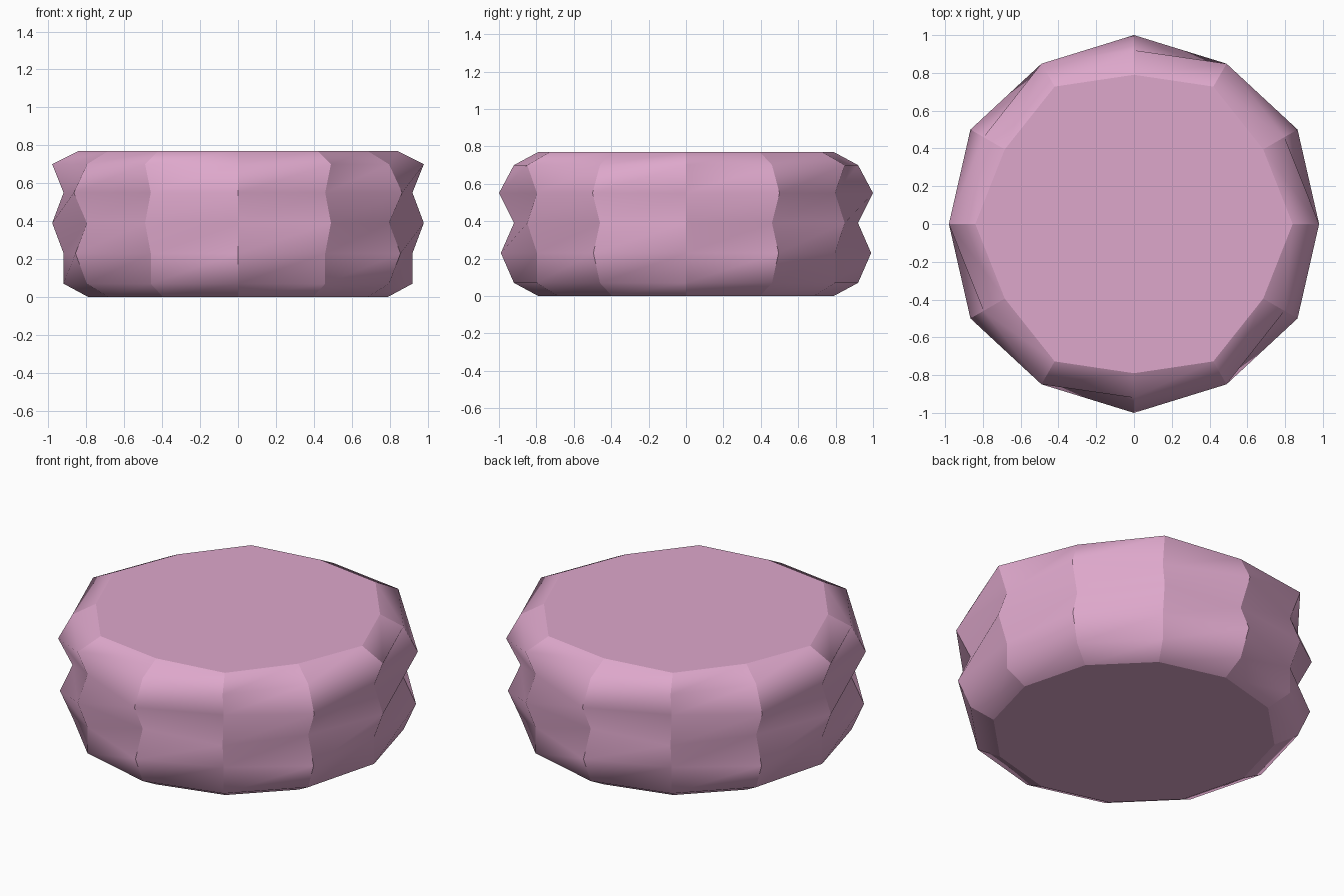
import bpy, bmesh
from math import cos, sin, tau

cube = bpy.data.objects.get("Cube")
if cube:
    bpy.data.objects.remove(cube, do_unlink=True)

# Dusty pink material
pink = bpy.data.materials.new("dusty_pink")
pink.use_nodes = True
colour = (0.73, 0.39, 0.60, 1)
pink.diffuse_color = colour
pink.node_tree.nodes["Principled BSDF"].inputs["Base Color"].default_value = colour

# Two alternating rim profiles: height, radius of even columns, radius of odd columns
SIDES = 12
PROFILE = [(0.0, 0.79, 0.79), (0.07, 0.92, 0.92), (0.23, 0.92, 0.99),
           (0.39, 0.98, 0.92), (0.55, 0.92, 1.0), (0.70, 0.98, 0.92),
           (0.77, 0.84, 0.79)]

bm = bmesh.new()
rings = []
for z, *radii in PROFILE:
    ring = []
    for i in range(SIDES):
        a, r = tau * i / SIDES, radii[i % 2]
        ring.append(bm.verts.new((r * cos(a), r * sin(a), z)))
    rings.append(ring)

# Rim: each panel is split along the same diagonal, giving the zigzag knurling
for low, high in zip(rings, rings[1:]):
    for i in range(SIDES):
        j = (i + 1) % SIDES
        bm.faces.new((low[i], low[j], high[j]))
        bm.faces.new((low[i], high[j], high[i]))
for f in bm.faces:
    f.smooth = True

# Flat top and bottom
bm.faces.new(rings[-1])
bm.faces.new(rings[0][::-1])

# Crisp column edges and cap borders, soft shading up each column
for low, high in zip(rings, rings[1:]):
    for a, b in zip(low, high):
        bm.edges.get((a, b)).smooth = False
for ring in (rings[0], rings[-1]):
    for i in range(SIDES):
        bm.edges.get((ring[i - 1], ring[i])).smooth = False

mesh = bpy.data.meshes.new("knurled_disc")
bm.to_mesh(mesh)
bm.free()
mesh.materials.append(pink)
disc = bpy.data.objects.new("knurled_disc", mesh)
bpy.context.collection.objects.link(disc)
